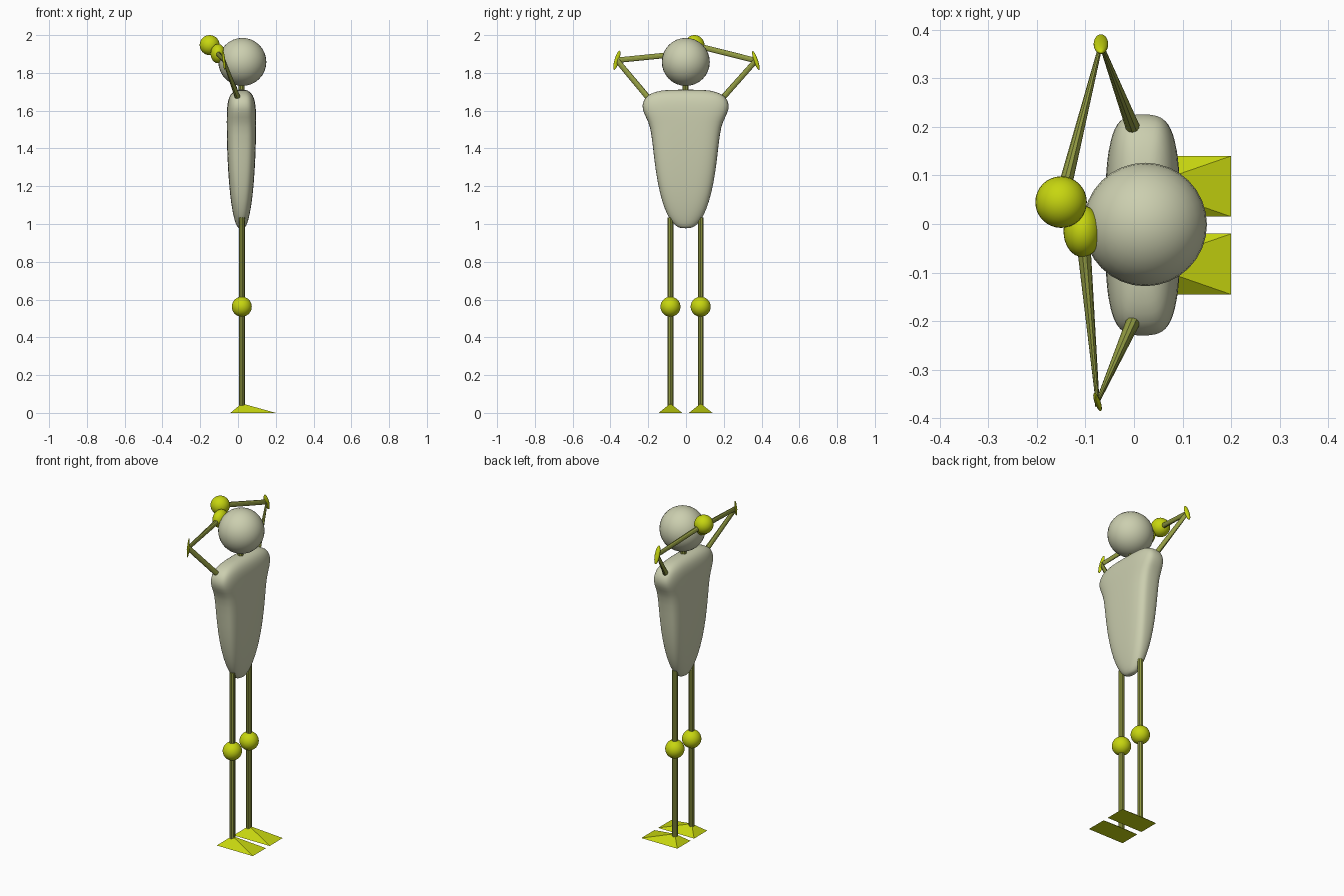
import bpy, bmesh, math
from mathutils import Vector, Matrix

cube = bpy.data.objects.get("Cube")
if cube:
    bpy.data.objects.remove(cube, do_unlink=True)


def material(name, rgb):
    m = bpy.data.materials.new(name)
    m.use_nodes = True
    m.diffuse_color = (*rgb, 1)
    m.node_tree.nodes["Principled BSDF"].inputs["Base Color"].default_value = (*rgb, 1)
    return m


BODY = material("pale stone", (0.60, 0.62, 0.43))
JOINT = material("acid yellow", (0.57, 0.67, 0.005))
LIMB = material("olive", (0.29, 0.33, 0.055))


def finish(name, bm, mat, smooth=False):
    bmesh.ops.recalc_face_normals(bm, faces=bm.faces)
    for f in bm.faces:
        f.smooth = smooth
    me = bpy.data.meshes.new(name)
    bm.to_mesh(me)
    bm.free()
    me.materials.append(mat)
    ob = bpy.data.objects.new(name, me)
    bpy.context.collection.objects.link(ob)
    return ob


def loft(name, rings, mat, smooth=False):
    """Skin a list of point rings and cap both ends."""
    bm = bmesh.new()
    rows = [[bm.verts.new(p) for p in ring] for ring in rings]
    n = len(rows[0])
    for a, b in zip(rows, rows[1:]):
        for i in range(n):
            j = (i + 1) % n
            bm.faces.new((a[i], a[j], b[j], b[i]))
    bm.faces.new(rows[0])
    bm.faces.new(rows[-1])
    return finish(name, bm, mat, smooth)


def ball(name, centre, radii, mat, tilt=0.0, turn=0.0):
    bm = bmesh.new()
    bmesh.ops.create_uvsphere(bm, u_segments=32, v_segments=16, radius=1)
    m = (Matrix.Translation(centre) @ Matrix.Rotation(turn, 4, 'Z')
         @ Matrix.Rotation(tilt, 4, 'X') @ Matrix.Diagonal((*radii, 1)))
    bmesh.ops.transform(bm, matrix=m, verts=bm.verts)
    return finish(name, bm, mat, True)


def rod(name, start, end, r=0.016, end_side=None, sides=10):
    """Faceted rod whose far end can be squeezed sideways."""
    p, q = Vector(start), Vector(end)
    d = (q - p).normalized()
    side = d.cross(Vector((0, 0, 1)))
    side = side.normalized() if side.length > 0.01 else Vector((1, 0, 0))
    up = side.cross(d)
    rings = []
    for c, w in ((p, r), (q, end_side or r)):
        rings.append([c + side * w * math.cos(t) + up * r * math.sin(t)
                      for t in (2 * math.pi * i / sides for i in range(sides))])
    return loft(name, rings, LIMB)


# Torso: rounded slab, (height, half depth, half width, squareness)
PROFILE = [(0.977, 0.012, 0.025, 2), (0.987, 0.025, 0.05, 2), (1.02, 0.037, 0.083, 2.2),
           (1.08, 0.050, 0.112, 2.6), (1.16, 0.061, 0.137, 3), (1.28, 0.071, 0.160, 3.4),
           (1.42, 0.077, 0.175, 3.5), (1.52, 0.078, 0.188, 3.5), (1.565, 0.078, 0.211, 3.5),
           (1.61, 0.077, 0.232, 3.5), (1.65, 0.072, 0.227, 3.5), (1.68, 0.062, 0.205, 3.5),
           (1.70, 0.046, 0.165, 3.2), (1.712, 0.022, 0.10, 3)]


def slab_ring(z, hx, hy, e, n=28):
    pts = []
    for i in range(n):
        c, s = math.cos(2 * math.pi * i / n), math.sin(2 * math.pi * i / n)
        pts.append((0.018 + hx * math.copysign(abs(c) ** (2 / e), c),
                    -0.002 + hy * math.copysign(abs(s) ** (2 / e), s), z))
    return pts


torso = loft("torso", [slab_ring(*row) for row in PROFILE], BODY, True)
sub = torso.modifiers.new("smooth", 'SUBSURF')
sub.levels = sub.render_levels = 1

# Head and neck
ball("head", (0.023, -0.001, 1.858), (0.127, 0.127, 0.127), BODY)
rod("neck", (0.018, -0.002, 1.68), (0.018, -0.002, 1.78))

# Legs, knees and wedge feet
for label, y in (("left", 0.0775), ("right", -0.0825)):
    rod(label + "_leg", (0.02, y, 0.03), (0.02, y, 1.035))
    ball(label + "_knee", (0.02, y, 0.562), (0.053, 0.053, 0.053), JOINT)
    bm = bmesh.new()
    base = [bm.verts.new((x, y + s, 0)) for x, s in
            ((-0.04, -0.0625), (0.20, -0.0625), (0.20, 0.0625), (-0.04, 0.0625))]
    top = bm.verts.new((0.02, y, 0.05))
    bm.faces.new(base)
    for i in range(4):
        bm.faces.new((base[i], base[(i + 1) % 4], top))
    finish(label + "_foot", bm, JOINT)

# Arms folded up behind the head: shoulder, elbow, hand, hand radii, elbow radii, tilt, turn
ARMS = (
    ("left", (0.0, 0.192, 1.665), (-0.068, 0.370, 1.865), (-0.150, 0.045, 1.947),
     (0.053, 0.053, 0.053), (0.015, 0.011, 0.053), 0.33, 0.0),
    ("right", (0.0, -0.197, 1.665), (-0.075, -0.366, 1.867), (-0.106, -0.015, 1.902),
     (0.039, 0.053, 0.051), (0.006, 0.013, 0.053), -0.30, 0.35),
)
for label, shoulder, elbow, hand, hand_r, elbow_r, tilt, turn in ARMS:
    rod(label + "_upper_arm", shoulder, elbow, 0.015, 0.004)
    rod(label + "_forearm", hand, elbow, 0.015, 0.004)
    ball(label + "_elbow", elbow, elbow_r, JOINT, tilt, turn)
    ball(label + "_hand", hand, hand_r, JOINT)
